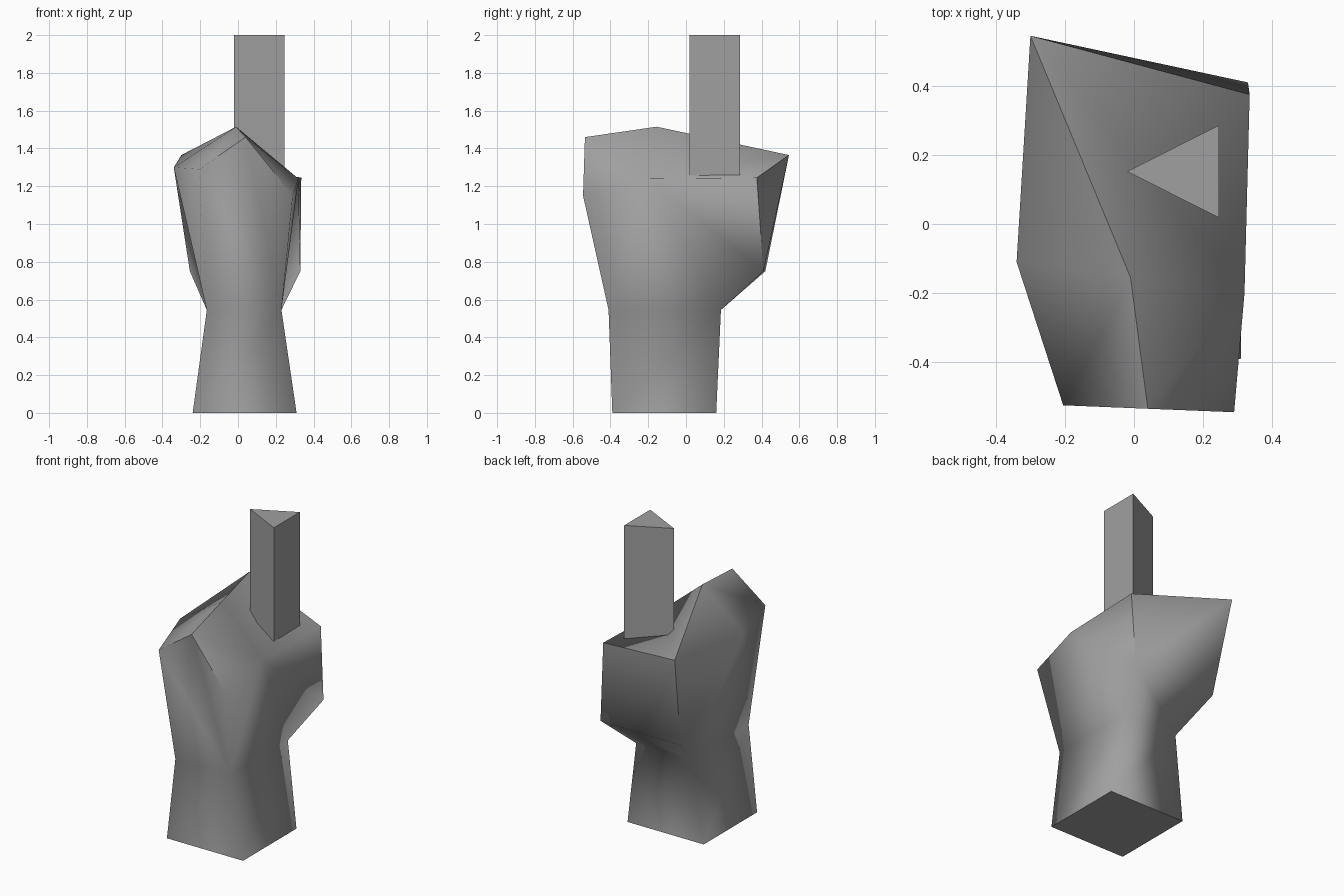
import bpy
import bmesh

cube = bpy.data.objects.get("Cube")
if cube:
    bpy.data.objects.remove(cube, do_unlink=True)

grey = bpy.data.materials.new("plain_grey")
grey.use_nodes = True
colour = (0.35, 0.35, 0.35, 1)
grey.diffuse_color = colour
grey.node_tree.nodes["Principled BSDF"].inputs["Base Color"].default_value = colour


def finish(bm, name, smooth):
    bmesh.ops.recalc_face_normals(bm, faces=bm.faces)
    for face in bm.faces:
        face.smooth = smooth
    mesh = bpy.data.meshes.new(name)
    bm.to_mesh(mesh)
    bm.free()
    mesh.materials.append(grey)
    obj = bpy.data.objects.new(name, mesh)
    bpy.context.collection.objects.link(obj)
    return obj


# Fist: named corner points
corners = {
    # wrist and waist: front left/right, back right/left on screen
    "wrist_a": (-0.24, -0.39, 0), "wrist_b": (0.31, -0.39, 0),
    "wrist_c": (0.31, 0.16, 0), "wrist_d": (-0.24, 0.16, 0),
    "waist_a": (-0.165, -0.41, 0.545), "waist_b": (0.23, -0.41, 0.545),
    "waist_c": (0.23, 0.185, 0.545), "waist_d": (-0.165, 0.185, 0.545),
    # knuckle side
    "front_low": (-0.205, -0.525, 1.29), "front_top": (0.04, -0.535, 1.46),
    "front_side": (0.29, -0.545, 1.15),
    # ridge and sides
    "peak": (-0.01, -0.155, 1.515), "outer": (-0.34, -0.11, 1.3),
    "inner": (0.32, -0.2, 1.24),
    # back
    "back_tip": (-0.3, 0.545, 1.365), "back_corner": (0.335, 0.375, 1.245),
    "back_low_c": (0.33, 0.41, 0.75), "back_low_d": (-0.255, 0.42, 0.75),
}
faces = [
    "wrist_a wrist_b wrist_c wrist_d",
    "waist_a waist_b front_side front_top front_low",
    "front_low outer waist_a",
    "waist_a outer waist_d",
    "outer back_low_d waist_d",
    "outer back_tip back_low_d",
    "front_low front_top peak outer",
    "outer peak back_tip",
    "front_top front_side inner peak",
    "peak inner back_tip",
    "inner back_corner back_tip",
    "front_side waist_b inner",
    "inner waist_b waist_c",
    "inner waist_c back_low_c",
    "inner back_low_c back_corner",
    "back_tip back_corner back_low_c back_low_d",
    "back_low_c back_low_d waist_d waist_c",
]
faces += [f"wrist_{p} wrist_{q} waist_{q} waist_{p}" for p, q in ("ab", "bc", "cd", "da")]
sharp_paths = [
    "wrist_a wrist_b wrist_c wrist_d wrist_a",
    "front_low front_top front_side",
    "front_top peak back_tip back_corner back_low_c",
    "back_tip back_low_d",
]
bm = bmesh.new()
verts = {name: bm.verts.new(co) for name, co in corners.items()}
for line in faces:
    bm.faces.new([verts[n] for n in line.split()])
# Creases that stay sharp on the smooth body
for path in sharp_paths:
    names = path.split()
    for p, q in zip(names, names[1:]):
        bm.edges.get((verts[p], verts[q])).smooth = False
finish(bm, "fist", True)

# Finger: upright triangular prism
bm = bmesh.new()
outline = [(-0.02, 0.152), (0.246, 0.018), (0.246, 0.286)]
base = bm.faces.new([bm.verts.new((x, y, 1.255)) for x, y in outline])
top = bmesh.ops.extrude_face_region(bm, geom=[base], use_keep_orig=True)
for v in top["geom"]:
    if isinstance(v, bmesh.types.BMVert):
        v.co.z = 2
finish(bm, "finger", False)
